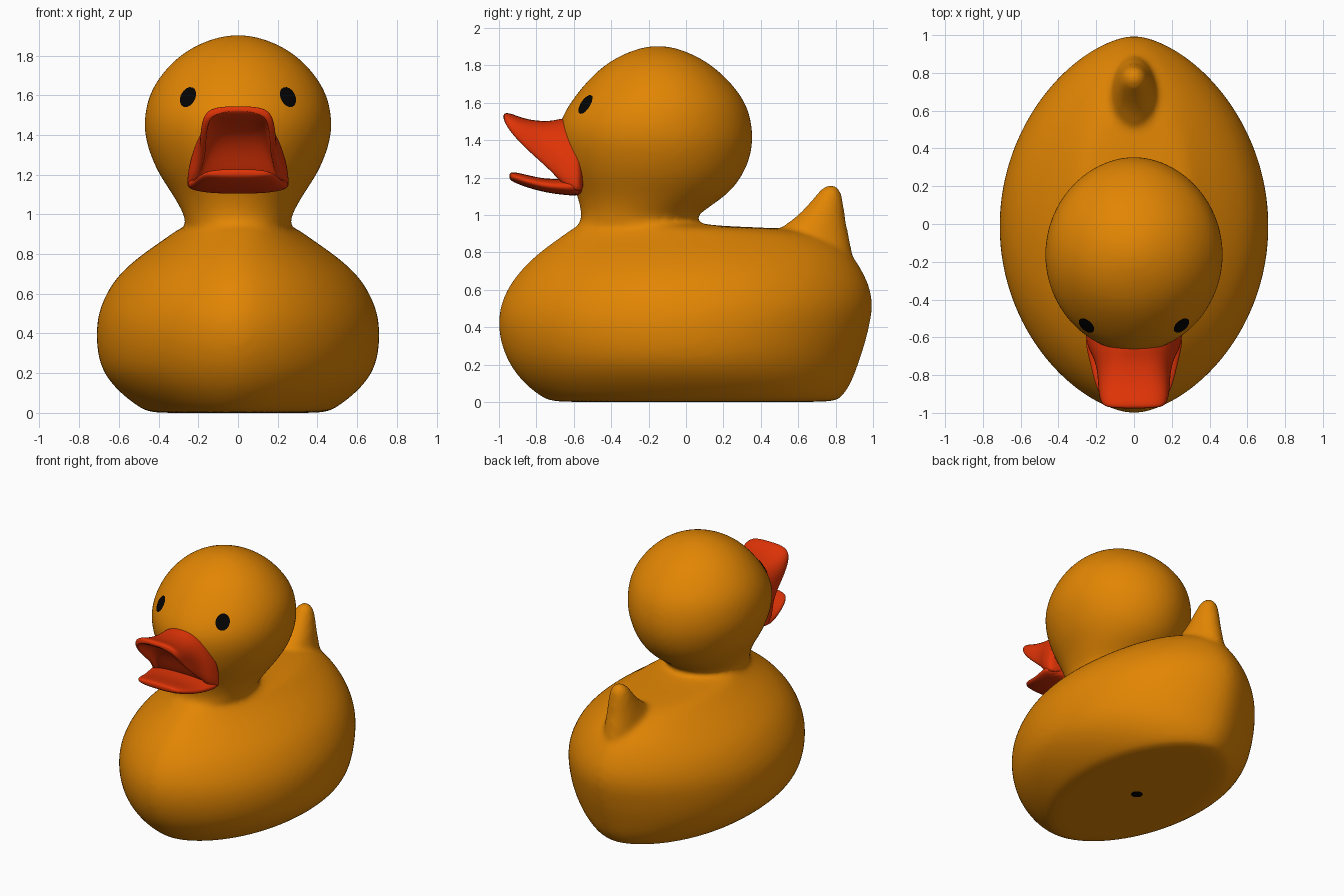
import bpy, bmesh, math
from mathutils import Vector, Matrix

cube = bpy.data.objects.get("Cube")
if cube:
    bpy.data.objects.remove(cube)


def material(name, rgb):
    mat = bpy.data.materials.new(name)
    mat.use_nodes = True
    mat.diffuse_color = (*rgb, 1)
    mat.node_tree.nodes["Principled BSDF"].inputs["Base Color"].default_value = (*rgb, 1)
    return mat


yellow = material("warm yellow", (0.76, 0.237, 0.001))
red = material("orange red", (0.75, 0.034, 0.002))
black = material("black", (0.001, 0.001, 0.001))


def power(v, p):
    return math.copysign(abs(v) ** p, v)


def loft(bm, rings):
    """Skin a list of closed point rings and cap both ends."""
    rows = [[bm.verts.new(p) for p in ring] for ring in rings]
    n = len(rows[0])
    for a, b in zip(rows, rows[1:]):
        for i in range(n):
            j = (i + 1) % n
            bm.faces.new((a[i], a[j], b[j], b[i]))
    bm.faces.new(rows[0])
    bm.faces.new(rows[-1])


def finish(bm, name, mat):
    bmesh.ops.recalc_face_normals(bm, faces=bm.faces)
    for f in bm.faces:
        f.smooth = True
    mesh = bpy.data.meshes.new(name)
    bm.to_mesh(mesh)
    bm.free()
    mesh.materials.append(mat)
    obj = bpy.data.objects.new(name, mesh)
    bpy.context.collection.objects.link(obj)
    return obj


def subsurf(obj):
    mod = obj.modifiers.new("Subdivision", "SUBSURF")
    mod.levels = mod.render_levels = 2


def flat_ring(z, front, back, half, p, n=32):
    """Horizontal ring from its front and back y and its half width."""
    mid, length = (front + back) / 2, (back - front) / 2
    angles = [2 * math.pi * i / n for i in range(n)]
    return [(half * power(math.cos(a), p), mid + length * math.sin(a), z) for a in angles]


# Body, neck and head as one stack of rings: height, front, back, half width, pointedness
trunk = [
    (0, -0.4, 0.45, 0.25, 1.1), (0, -0.70, 0.78, 0.43, 1.1), (0.012, -0.76, 0.83, 0.48, 1.1),
    (0.1, -0.875, 0.89, 0.60, 1.15), (0.2, -0.95, 0.925, 0.685, 1.2),
    (0.3, -0.992, 0.96, 0.713, 1.22), (0.4, -1.01, 0.985, 0.72, 1.22),
    (0.5, -1.003, 1.005, 0.71, 1.22), (0.6, -0.965, 0.995, 0.67, 1.22),
    (0.7, -0.895, 0.95, 0.605, 1.2), (0.8, -0.79, 0.885, 0.485, 1.15),
    (0.87, -0.69, 0.79, 0.38, 1.1), (0.91, -0.635, 0.67, 0.325, 1.0),
    (0.932, -0.6, 0.5, 0.29, 1.0), (0.942, -0.575, 0.05, 0.265, 1.0),
    (0.99, -0.555, 0.04, 0.267, 1.0), (1.1, -0.58, 0.22, 0.33, 1.0),
    (1.2, -0.625, 0.30, 0.40, 1.0), (1.3, -0.665, 0.345, 0.445, 1.05),
    (1.4, -0.685, 0.362, 0.474, 1.05), (1.5, -0.68, 0.353, 0.474, 1.05),
    (1.6, -0.622, 0.323, 0.452, 1.05), (1.7, -0.545, 0.25, 0.395, 1.05),
    (1.8, -0.445, 0.145, 0.3, 1.0), (1.87, -0.32, 0.02, 0.18, 1.0),
    (1.905, -0.2, -0.1, 0.05, 1.0),
]
# Upright tail with a flared root
tail = [
    (0.7, 0.45, 0.9, 0.13, 1.0), (0.8, 0.46, 0.89, 0.13, 1.0), (0.9, 0.47, 0.87, 0.12, 1.0),
    (0.95, 0.53, 0.858, 0.107, 1.0), (1.0, 0.605, 0.85, 0.094, 1.0),
    (1.1, 0.69, 0.838, 0.07, 1.0), (1.145, 0.725, 0.82, 0.05, 1.0),
    (1.16, 0.755, 0.8, 0.02, 1.0),
]
bm = bmesh.new()
loft(bm, [flat_ring(*r) for r in trunk])
loft(bm, [flat_ring(*r) for r in tail])
body = finish(bm, "body", yellow)
subsurf(body)
remesh = body.modifiers.new("Blend", "REMESH")
remesh.mode = "VOXEL"
remesh.voxel_size = 0.018
remesh.use_smooth_shade = True
smooth = body.modifiers.new("Soften", "SMOOTH")
smooth.factor = 0.5
smooth.iterations = 10


def arch_ring(y, half, low, top, hollow, p, n=14):
    """Upright arch whose underside is hollowed by a fraction of its height."""
    angles = [math.pi * i / n for i in range(n + 1)]
    outer = [(half * power(math.cos(a), p), y, low + (top - low) * abs(math.sin(a)) ** p)
             for a in angles]
    inner = [(0.84 * x, y, low + (z - low) * hollow) for x, _, z in reversed(outer)]
    return outer + inner


# Upper beak: depth, half width, edge height, crown height, hollowness, squareness
arches = [
    (-0.978, 0.14, 1.515, 1.54, 0.2, 0.7), (-0.95, 0.18, 1.455, 1.55, 0.4, 0.65),
    (-0.87, 0.192, 1.365, 1.515, 0.65, 0.6), (-0.78, 0.195, 1.285, 1.502, 0.6, 0.65),
    (-0.71, 0.215, 1.22, 1.505, 0.35, 0.75), (-0.66, 0.245, 1.165, 1.52, 0.05, 0.9),
    (-0.60, 0.26, 1.13, 1.52, 0, 1.0), (-0.54, 0.262, 1.12, 1.5, 0, 1.0),
]
bm = bmesh.new()
loft(bm, [arch_ring(*a) for a in arches])
subsurf(finish(bm, "upper_beak", red))

# Lower beak: a rounded tongue, given as depth, half width, middle height, half thickness
slices = [
    (-0.945, 0.11, 1.207, 0.012), (-0.93, 0.17, 1.205, 0.028), (-0.85, 0.208, 1.18, 0.034),
    (-0.75, 0.23, 1.155, 0.036), (-0.65, 0.258, 1.15, 0.044), (-0.54, 0.262, 1.15, 0.052),
]
bm = bmesh.new()
turn = [math.pi * i / 12 for i in range(24)]
loft(bm, [[(w * power(math.cos(a), 0.8), y, z + h * power(math.sin(a), 0.8)) for a in turn]
          for y, w, z, h in slices])
subsurf(finish(bm, "lower_beak", red))


def plate(name, place):
    bm = bmesh.new()
    bmesh.ops.create_circle(bm, cap_ends=True, cap_tris=True, segments=16, radius=1, matrix=place)
    return finish(bm, name, black)


# Eyes laid on the head
for side, name in ((1, "left_eye"), (-1, "right_eye")):
    facing = Vector((side * 1.3, -1.76, 0.75)).to_track_quat("Z", "Y").to_matrix().to_4x4()
    eye = plate(name, Matrix.Translation((side * 0.257, -0.545, 1.597)) @ facing
                @ Matrix.Rotation(-side * 0.2, 4, "Z") @ Matrix.Diagonal((0.049, 0.06, 1, 1)))
    if eye.data.polygons[0].normal.y > 0:
        eye.data.flip_normals()
    wrap = eye.modifiers.new("Lay on head", "SHRINKWRAP")
    wrap.target = body
    wrap.wrap_mode = "ABOVE_SURFACE"
    wrap.offset = 0.005

# Squeaker hole under the body
hole = plate("squeaker_hole", Matrix.Translation((0, 0.03, -0.002)) @ Matrix.Diagonal((0.04, 0.04, 1, 1)))
if hole.data.polygons[0].normal.z > 0:
    hole.data.flip_normals()
